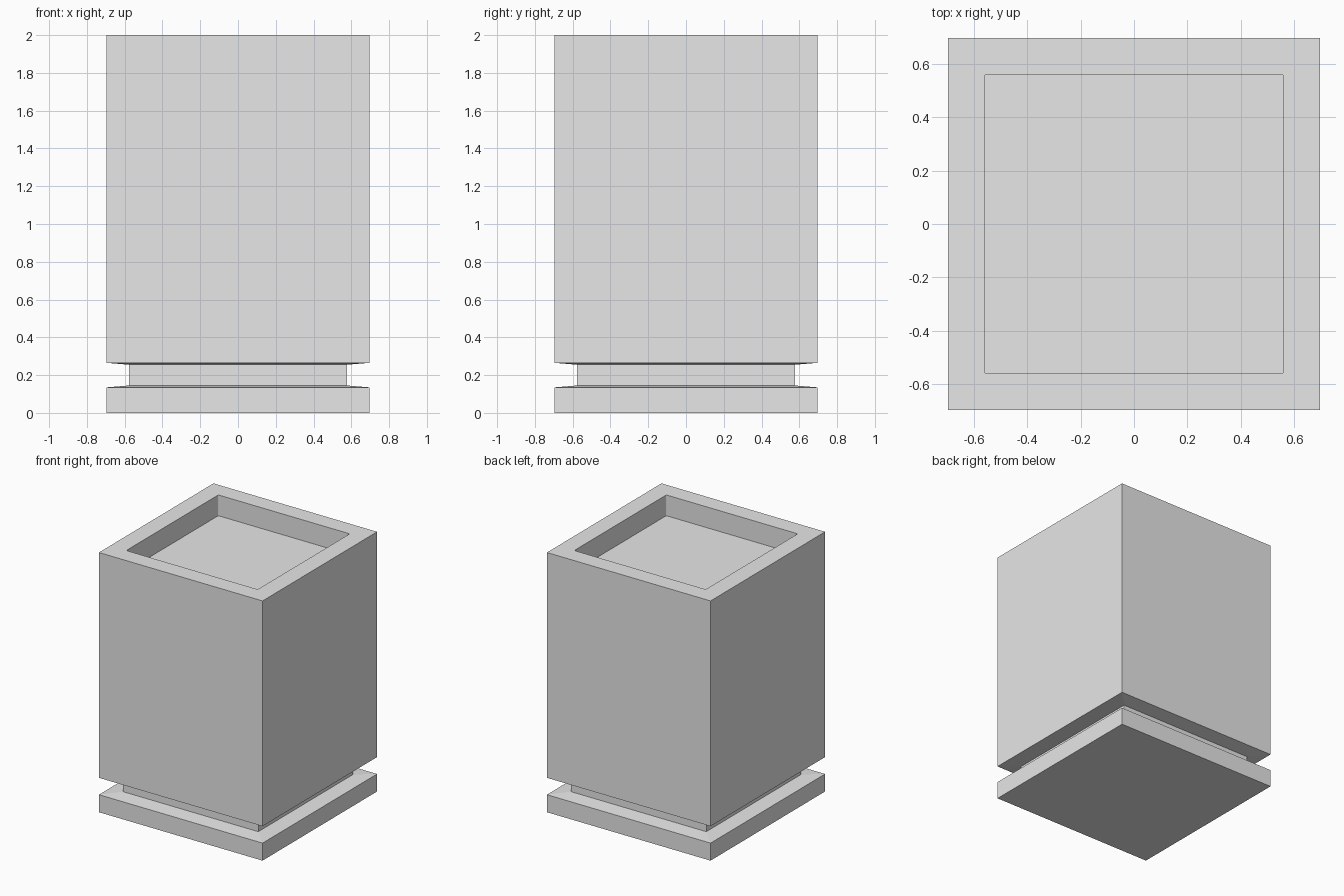
import bpy
import bmesh

cube = bpy.data.objects.get("Cube")
if cube:
    bpy.data.objects.remove(cube, do_unlink=True)

grey = bpy.data.materials.new("plain grey")
grey.use_nodes = True
colour = (0.8, 0.8, 0.8, 1.0)
grey.diffuse_color = colour
grey.node_tree.nodes["Principled BSDF"].inputs["Base Color"].default_value = colour

OUTER, NECK, RECESS = 0.697, 0.577, 0.56

# Half-width and height of each square ring, from the base up and into the recess
profile = [
    (OUTER, 0.0), (OUTER, 0.135),      # base slab
    (NECK, 0.145), (NECK, 0.255),      # narrow neck between sloped lips
    (OUTER, 0.265), (OUTER, 2.0),      # tall body
    (RECESS, 2.0), (RECESS, 1.84),     # sunken top
]


def square_ring(bm, half, z):
    corners = [(-1, -1), (1, -1), (1, 1), (-1, 1)]
    return [bm.verts.new((x * half, y * half, z)) for x, y in corners]


bm = bmesh.new()
rings = [square_ring(bm, half, z) for half, z in profile]
for low, high in zip(rings, rings[1:]):
    for i in range(4):
        j = (i + 1) % 4
        bm.faces.new((low[i], low[j], high[j], high[i]))
bm.faces.new(reversed(rings[0]))
bm.faces.new(rings[-1])

# Slightly rounded upright corners inside the recess
corner_edges = [bm.edges.get(pair) for pair in zip(rings[-2], rings[-1])]
bmesh.ops.bevel(bm, geom=corner_edges, offset=0.01, segments=3,
                profile=0.5, affect='EDGES')
bmesh.ops.recalc_face_normals(bm, faces=bm.faces)

mesh = bpy.data.meshes.new("square_planter")
bm.to_mesh(mesh)
bm.free()
mesh.materials.append(grey)
planter = bpy.data.objects.new("square_planter", mesh)
bpy.context.collection.objects.link(planter)
